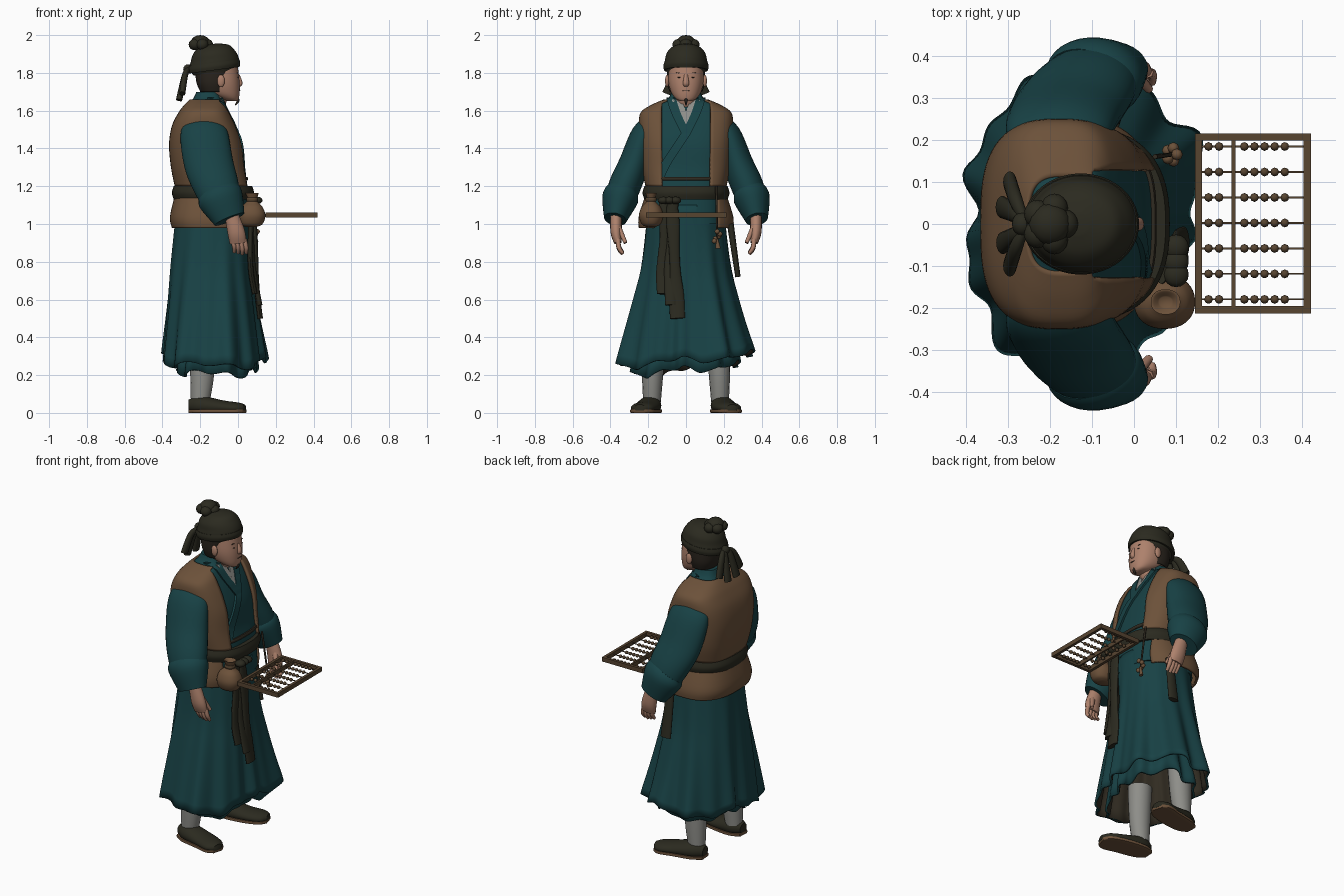
import bpy, bmesh, math
from math import sin, cos, pi
from mathutils import Vector, Matrix

if "Cube" in bpy.data.objects:
    bpy.data.objects.remove(bpy.data.objects["Cube"])


def material(name, red, green, blue):
    mat = bpy.data.materials.new(name)
    mat.use_nodes = True
    mat.diffuse_color = (red, green, blue, 1)
    bsdf = next(node for node in mat.node_tree.nodes if node.type == 'BSDF_PRINCIPLED')
    bsdf.inputs["Base Color"].default_value = mat.diffuse_color
    bsdf.inputs["Roughness"].default_value = .9
    return mat


TEAL = material("teal cloth", .009, .054, .06)
VEST = material("brown vest", .15, .083, .042)
DARK = material("dark olive cloth", .024, .023, .014)
SKIN = material("skin", .42, .22, .15)
GREY = material("pale linen", .27, .27, .25)
WOOD = material("wood", .095, .058, .03)
LINING = material("dark lining", .03, .024, .015)
HAIR = material("hair", .022, .017, .012)


def finish(name, bm, mat, thick=0, lining=None, smooth=True):
    bmesh.ops.recalc_face_normals(bm, faces=bm.faces)
    mesh = bpy.data.meshes.new(name)
    bm.to_mesh(mesh)
    bm.free()
    mesh.materials.append(mat)
    if smooth:
        for face in mesh.polygons:
            face.use_smooth = True
        mesh.set_sharp_from_angle(angle=.9)
    obj = bpy.data.objects.new(name, mesh)
    bpy.context.collection.objects.link(obj)
    if thick:
        solid = obj.modifiers.new("thickness", 'SOLIDIFY')
        solid.thickness, solid.offset = thick, -1
        if lining:
            mesh.materials.append(lining)
            solid.material_offset = 1


def resample(rows, steps=5):
    """Smooth curve through the rows."""
    rows = [Vector(row) for row in rows]
    last, out = len(rows) - 1, []
    for i in range(last):
        start, end = rows[i], rows[i+1]
        pull_a = (end - rows[max(i-1, 0)]) / 2
        pull_b = (rows[min(i+2, last)] - start) / 2
        for step in range(steps):
            t = step / steps
            ease = t*t*(3 - 2*t)
            out.append(start*(1-ease) + end*ease + pull_a*t*(1-t)**2 - pull_b*t*t*(1-t))
    return out + [rows[-1]]


def skin_rings(name, rings, mat, closed=True, cap=True, deform=None, **options):
    bm = bmesh.new()
    verts = [[bm.verts.new(deform(p) if deform else p) for p in ring] for ring in rings]
    count = len(verts[0])
    for low, high in zip(verts, verts[1:]):
        for j in range(count if closed else count - 1):
            k = (j + 1) % count
            bm.faces.new((low[j], low[k], high[k], high[j]))
    if cap:
        bm.faces.new(verts[0])
        bm.faces.new(verts[-1])
    finish(name, bm, mat, **options)


def rounded(value, square):
    return math.copysign(abs(value) ** (2/square), value)


def loft(name, rows, mat, square=2.2, opening=0, seg=60, cap=True, y=0, **options):
    """Upright form; rows are z, back x, front x, half width."""
    rings = []
    for z, back, front, half in resample(rows):
        start = math.asin(min(opening/half, .88) ** (square/2))
        ring = []
        for j in range(seg + (opening > 0)):
            a = start + 2*(pi - start) * j/seg
            ring.append(Vector(((back+front)/2 + (front-back)/2 * rounded(cos(a), square),
                                y + half*rounded(sin(a), square), z)))
        rings.append(ring)
    skin_rings(name, rings, mat, not opening, cap and not opening, **options)


def band(name, row, height, out, mat, **options):
    """Rolled band around one section of a form."""
    z, back, front, half = row
    loft(name, [(z + height*side, back - grow, front + grow, half + grow)
                for side, grow in ((-1, out/2), (0, out), (1, out/2))], mat, **options)


def tube(name, rows, mat, ref=(1, 0, 0), seg=16, side=1, **options):
    """Limb along a path; rows are x, y, z, width, depth."""
    rows = resample([(x, y*side, *rest) for x, y, *rest in rows])
    points, rings = [Vector(row[:3]) for row in rows], []
    for i, row in enumerate(rows):
        along = (points[min(i+1, len(points)-1)] - points[max(i-1, 0)]).normalized()
        across = along.cross(Vector(ref)).normalized()
        out = across.cross(along)
        angles = [2*pi*j/seg for j in range(seg)]
        rings.append([points[i] + across*row[3]*cos(a) + out*row[4]*sin(a) for a in angles])
    skin_rings(name, rings, mat, **options)


def solids(name, specs, mat, seg=0):
    """Ellipsoids, or boxes when there are no segments."""
    bm = bmesh.new()
    for place, size in specs:
        matrix = Matrix.Translation(place) @ Matrix.Diagonal((*size, 1))
        if seg:
            bmesh.ops.create_uvsphere(bm, u_segments=seg, v_segments=seg//2, radius=1, matrix=matrix)
        else:
            bmesh.ops.create_cube(bm, size=1, matrix=matrix)
    finish(name, bm, mat, smooth=seg > 0)


def front_x(rows, square, y, z):
    """Front surface of a loft at a given y and z."""
    row = min(resample(rows, 12), key=lambda r: abs(r[0] - z))
    bulge = max(0, 1 - abs(y/row[3])**square) ** (1/square)
    return (row[1]+row[2])/2 + (row[2]-row[1])/2 * bulge


# Robe body and neck
BOXY = 3
TORSO = [(1, -.33, .06, .2), (1.2, -.32, .05, .2), (1.3, -.34, .03, .22), (1.42, -.35, .015, .23),
         (1.52, -.335, -.02, .235), (1.59, -.3, -.055, .225), (1.63, -.27, -.075, .17),
         (1.66, -.24, -.085, .1), (1.7, -.22, -.1, .075)]
loft("robe_body", TORSO, TEAL, BOXY)
tube("neck", [(-.14, 0, 1.6, .06, .06), (-.11, 0, 1.72, .066, .07)], SKIN)

# Sleeveless vest with open front, and its short skirt below the belt
GAP = .015
loft("vest", [(z, back-GAP, front+GAP, half+GAP) for z, back, front, half in TORSO[1:-1]],
     VEST, BOXY, opening=.13, thick=.014)
loft("vest_skirt", [(.98, -.35, .05, .25), (1.04, -.36, .06, .25), (1.17, -.33, .06, .21)],
     VEST, 2.6, opening=.17, thick=.014)


# Crossed collar bands lying on the chest
def chest_band(name, path, width, mat, lift, side=1):
    rings = []
    for y, z in resample(path, 8):
        edges = [(y*side + width*k, height) for k, height in ((-1, 0), (-1, lift), (1, lift), (1, 0))]
        rings.append([Vector((front_x(TORSO, BOXY, at, z) + up, at, z)) for at, up in edges])
    skin_rings(name, rings, mat)


for side, label in ((1, "left"), (-1, "right")):
    chest_band(label + "_inner_collar", [(.05, 1.66), (0, 1.53)], .026, GREY, .008, side)
    chest_band(label + "_collar", [(.08, 1.67), (.05, 1.58), (0, 1.48)], .025, TEAL, .012, side)
chest_band("crossing_collar", [(0, 1.48), (-.1, 1.33), (-.14, 1.25)], .027, TEAL, .012)

# Belt, with a dark cord showing in the vest opening
band("belt", (1.165, -.33, .065, .21), .036, .02, DARK, square=2.5)
band("chest_cord", (1.24, -.32, .046, .207), .01, .008, LINING, square=BOXY)


# Pleated skirt, swept to the left front, with uneven hem
def pleats(p):
    a = math.atan2(p.y, p.x + .1)
    fall = max(0, min(1, (1.05 - p.z) / .75))
    swell = 1 + fall * (.04*cos(9*a + .6) + .035*cos(15*a + 2) + .02*cos(5*a))
    swell += fall * .22 * math.exp(-((a - .62) / .36)**2)
    hem = fall**4 * (.015*cos(4*a + 1) + .09*p.y + .012*cos(9*a))
    return Vector(((p.x+.1)*swell - .1, p.y*swell, p.z + hem))


SKIRT = [(.28, -.395, .13, .36), (.6, -.37, .09, .28), (.8, -.355, .07, .235), (1.1, -.325, .06, .2)]
UNDER = [(.23, -.325, .085, .285), (.65, -.27, .04, .2)]
for name, rows in (("skirt", SKIRT), ("under_robe", UNDER)):
    loft(name, rows, TEAL, seg=160, cap=False, deform=pleats, thick=.012, lining=LINING)


def flat_bottom(p):
    return Vector((p.x, p.y, max(p.z, .012)))


def flat_sole(p):
    return Vector((p.x, p.y, max(0, min(p.z, .017))))


SHOE = [(-.26, .185, .04, .03, .03), (-.2, .19, .04, .06, .05), (-.08, .21, .03, .066, .036),
        (0, .235, .025, .06, .03), (.035, .245, .025, .03, .02)]
for side, label in ((1, "left"), (-1, "right")):
    # Sleeve and turned-back cuff
    tube(label + "_sleeve",
         [(-.18, .15, 1.54, .05, .09), (-.18, .22, 1.48, .066, .125), (-.155, .275, 1.32, .08, .13),
          (-.115, .325, 1.2, .085, .12), (-.08, .36, 1.1, .075, .1)], TEAL, seg=32, side=side)
    tube(label + "_cuff", [(-.11, .335, 1.17, .085, .11), (-.09, .35, 1.13, .095, .12),
                           (-.045, .375, 1.025, .06, .085)], TEAL, seg=32, side=side)
    # Hand
    tube(label + "_palm", [(-.04, .37, 1.07, .03, .034), (-.01, .37, .96, .03, .046),
                           (0, .36, .9, .02, .044)], SKIN, side=side)
    for i in range(4):
        x, tip = .021*i - .03, .84 + .005*abs(i - 2)
        tube(f"{label}_finger_{i+1}", [(x, .36, .92, .013, .013), (x + .01, .355, tip + .03, .012, .012),
                                       (x + .01, .335, tip, .009, .009)], SKIN, seg=8, side=side)
    tube(label + "_thumb", [(0, .36, .99, .015, .018), (.036, .32, .9, .01, .01)], SKIN, seg=8, side=side)
    # Leg wrap and shoe
    tube(label + "_leg", [(-.2, .18, .06, .047, .05), (-.19, .177, .2, .056, .063),
                          (-.185, .17, .4, .065, .07)], GREY, side=side)
    tube(label + "_shoe", SHOE, DARK, ref=(0, 0, 1), seg=24, side=side, deform=flat_bottom)
    tube(label + "_sole", [(x, y, .01, width + .005, .03) for x, y, z, width, height in SHOE], VEST,
         ref=(0, 0, 1), seg=24, side=side, deform=flat_sole)

# Head
HEAD = [(1.65, -.05, -.004, .03), (1.665, -.1, .004, .056), (1.7, -.17, .009, .08),
        (1.76, -.2, .008, .093), (1.86, -.2, -.005, .09)]
loft("head", HEAD, SKIN)
loft("hair", [(1.7, -.2, -.06, .086), (1.75, -.22, -.04, .1), (1.83, -.23, -.01, .102)], HAIR,
     opening=.1, thick=.008)
tube("nose", [(0, 0, 1.79, .01, .008), (.012, 0, 1.745, .016, .012), (0, 0, 1.73, .012, .006)], SKIN)
solids("ears", [((-.09, y, 1.757), (.02, .011, .033)) for y in (.1, -.1)], SKIN, 16)
for name, y, z, width in (("eyes", .036, 1.776, .011), ("eyebrows", .038, 1.8, .017), ("mouth", 0, 1.705, .02)):
    solids(name, [((front_x(HEAD, 2.2, y, z), y*side, z), (.003, width, .002)) for side in (1, -1)], HAIR, 12)
tube("goatee", [(0, 0, 1.67, .005, .004), (0, 0, 1.65, .008, .007), (-.014, 0, 1.63, .003, .003)], HAIR)


# Wrapped cap with topknot and ribbons
def tilt(p):
    return Vector((p.x, p.y, p.z + .13*(p.x + .12)))


loft("cap", [(1.8, -.235, -.004, .1), (1.84, -.257, .006, .115), (1.875, -.25, 0, .11),
             (1.91, -.24, -.02, .1), (1.94, -.215, -.05, .07), (1.955, -.16, -.11, .025)],
     DARK, 2, deform=tilt)
band("cap_band", (1.835, -.256, .004, .112), .02, .008, DARK, square=2, deform=tilt)
petals = [2*pi*i/5 for i in range(5)]
solids("topknot", [((-.2, 0, 1.962), (.05, .05, .038))] +
       [((-.2 + .036*cos(a), .04*sin(a), 1.95), (.032, .034, .03)) for a in petals], DARK, 16)
solids("ribbon_knot", [((-.265, 0, 1.82), (.025, .028, .025))], DARK, 16)
for i, y in enumerate((-.1, -.045, .04, .1)):
    x, z = .3*abs(y) - .325, 1.63 + .6*abs(y)
    tube(f"ribbon_tail_{i+1}", [(-.26, y*.1, 1.82, .012, .011), (-.28, y*.55, 1.79, .02, .016),
                                (x, y, z, .027, .016)], DARK)

# Sash knot and hanging tails
for i, (top, bottom, end) in enumerate(((-.075, -.045, .5), (-.11, -.12, .63), (-.07, -.08, .57))):
    rows = []
    for j in range(6):
        t = j / 5
        y, z = top + (bottom-top)*t, 1.13 + (end-1.13)*t
        x = front_x(SKIRT, 2.2, y, z) + .024 + .008*sin(5*t + i)
        rows.append((x, y, z, .027 + .01*t + .006*sin(9*t + i), .014))
    tube(f"sash_tail_{i+1}", rows, DARK)
tube("side_sash_tail", [(-.06, .235, 1, .025, .018), (-.055, .275, .72, .034, .014)], DARK, ref=(0, 1, 0))
solids("sash_knot", [((.1, y, 1.125), (.03, .03, .02)) for y in (-.055, -.09, -.12)], DARK, 16)

# Money pouch
POUCH = -.185
loft("pouch", [(.985, .04, .1, .025), (1, .01, .13, .05), (1.045, 0, .145, .064), (1.09, .015, .13, .05),
               (1.125, .05, .1, .02), (1.165, .04, .11, .03), (1.15, .06, .09, .012)], VEST, y=POUCH)
band("pouch_tie", (1.13, .05, .1, .024), .01, .006, WOOD, y=POUCH)

# Hanging charm
tube("charm_cord", [(.05, .16, 1.2, .006, .006), (.09, .165, .93, .005, .005)], LINING, seg=8)
solids("charm", [((.09 + .012*cos(a), .165 + .016*sin(a), .96 - .01*a), [.014]*3) for a in petals], VEST, 8)
tube("charm_tassel", [(.09, .165, .92, .006, .006), (.09, .17, .87, .014, .01)], VEST, seg=8)

# Abacus
LEVEL, MIDDLE = 1.048, .2825
rods = [.0605*i - .179 for i in range(7)]
columns = [.177, .202] + [.262 + .024*i for i in range(5)]
solids("abacus_frame", [((MIDDLE, y, LEVEL), (.275, .017, .026)) for y in (-.2035, .2065)] +
       [((x, 0, LEVEL), (width, .41, .026)) for x, width in ((.1535, .017), (.4115, .017), (.236, .01))], WOOD)
solids("abacus_rods", [((MIDDLE, y, LEVEL), (.25, .004, .004)) for y in rods], WOOD)
solids("abacus_beads", [((x, y, LEVEL), [.0105]*3) for y in rods for x in columns], WOOD, 8)
